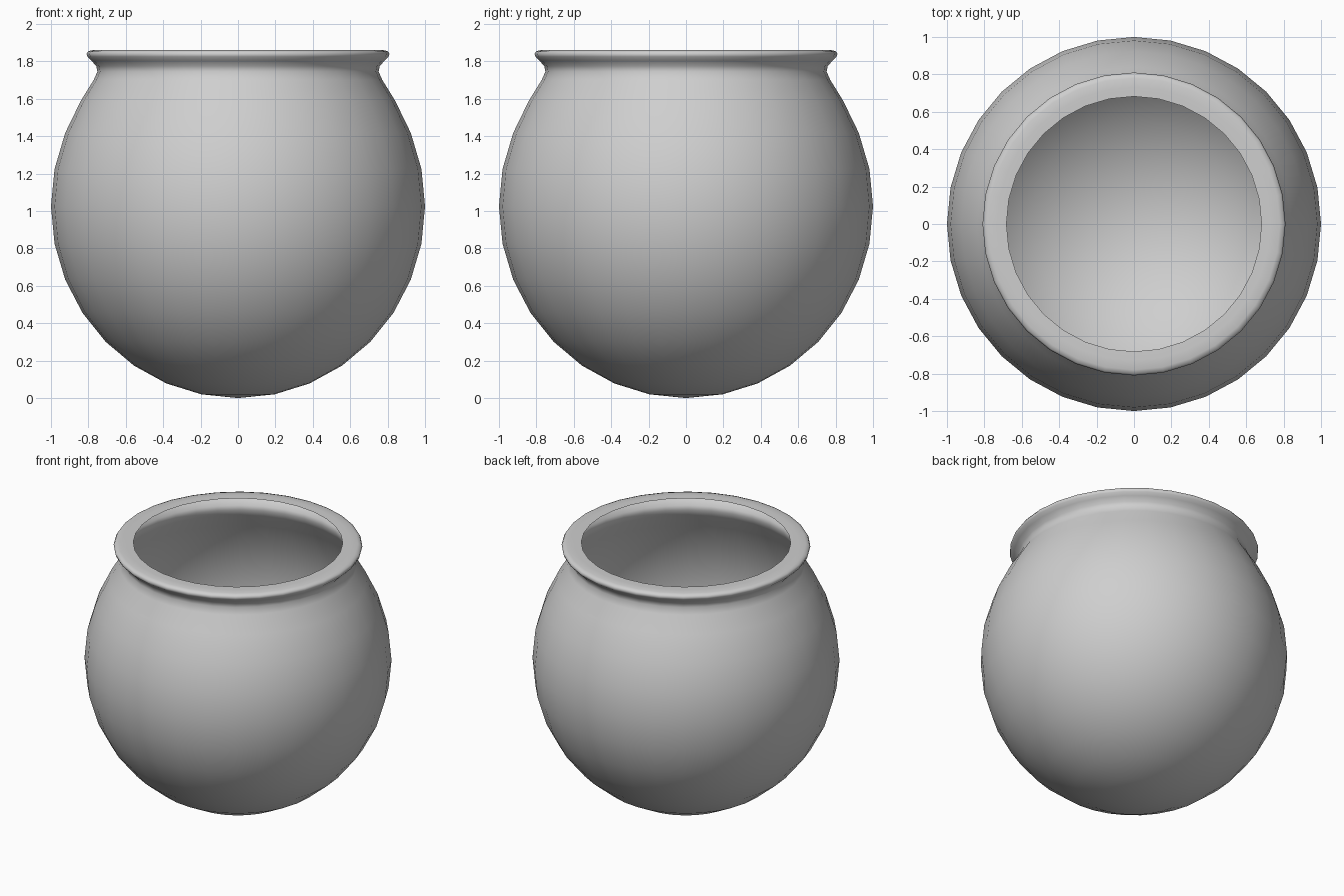
import bpy
import bmesh
from math import sin, cos, pi, radians

cube = bpy.data.objects.get("Cube")
if cube:
    bpy.data.objects.remove(cube, do_unlink=True)

SEGMENTS = 32
CENTRE = 1.025

# Single plain material
clay = bpy.data.materials.new("light grey clay")
clay.use_nodes = True
colour = (0.62, 0.62, 0.62, 1)
clay.diffuse_color = colour
clay.node_tree.nodes["Principled BSDF"].inputs["Base Color"].default_value = colour

# Round bowl profile, from the bottom pole up to the shoulder
step = pi / 16
profile = [(cos(i * step), CENTRE + CENTRE * sin(i * step)) for i in range(-8, 3)]
# Shoulder, pinched neck and rolled rim that ends in an open inner edge
profile += [(0.84, 1.59), (0.772, 1.70), (0.752, 1.745), (0.758, 1.775),
            (0.785, 1.805), (0.805, 1.825), (0.81, 1.84), (0.802, 1.853),
            (0.78, 1.86), (0.73, 1.861), (0.682, 1.86)]

# Revolve the profile into one thin shell
bm = bmesh.new()
verts = [bm.verts.new((r, 0, z)) for r, z in profile]
edges = [bm.edges.new(pair) for pair in zip(verts, verts[1:])]
bmesh.ops.spin(bm, geom=verts + edges, cent=(0, 0, 0), axis=(0, 0, 1),
               angle=2 * pi, steps=SEGMENTS, use_merge=False)
bmesh.ops.remove_doubles(bm, verts=bm.verts, dist=0.0005)
bmesh.ops.recalc_face_normals(bm, faces=bm.faces)
bm.faces.ensure_lookup_table()
# Keep the body facing outwards
widest = max(bm.faces, key=lambda f: f.calc_center_median().xy.length)
if widest.normal.dot(widest.calc_center_median()) < 0:
    bmesh.ops.reverse_faces(bm, faces=bm.faces)

mesh = bpy.data.meshes.new("round_pot")
bm.to_mesh(mesh)
bm.free()
mesh.materials.append(clay)
pot = bpy.data.objects.new("round_pot", mesh)
bpy.context.collection.objects.link(pot)

# Smooth shading
bpy.ops.object.select_all(action="DESELECT")
pot.select_set(True)
bpy.context.view_layer.objects.active = pot
bpy.ops.object.shade_smooth_by_angle(angle=radians(60))
